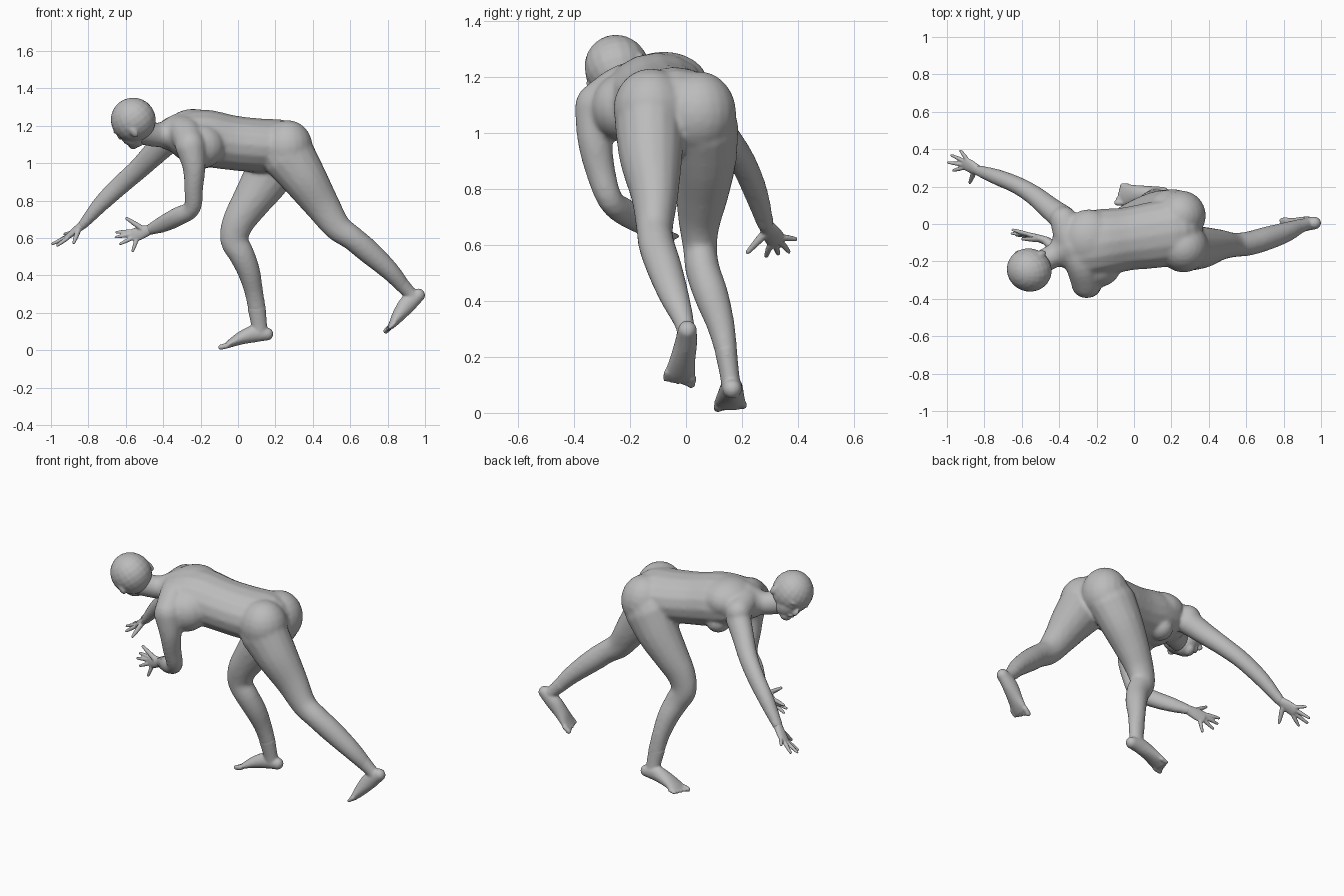
import bpy
import bmesh
from mathutils import Vector, Matrix
from math import sin, cos, pi

cube = bpy.data.objects.get("Cube")
if cube:
    bpy.data.objects.remove(cube)

grey = bpy.data.materials.new("plain grey")
grey.use_nodes = True
grey.diffuse_color = (0.5, 0.5, 0.5, 1)
grey.node_tree.nodes["Principled BSDF"].inputs["Base Color"].default_value = grey.diffuse_color
SIDE = Vector((0, 1, 0))


def catmull(p, q, r, s, t):
    return 0.5 * (2 * q + (r - p) * t + (2 * p - 5 * q + 4 * r - s) * t * t
                  + (3 * q - p - 3 * r + s) * t ** 3)


def loft(bm, stations, side=SIDE, sides=16, steps=4):
    """Closed round-ended tube; each station is x, y, z, half width along side, half depth."""
    pts = [stations[0], *stations, stations[-1]]
    rows = []
    for i in range(len(stations) - 1):
        for k in range(steps):
            rows.append([catmull(*v, k / steps) for v in zip(*pts[i:i + 4])])
    rows.append(list(stations[-1]))
    centres = [Vector(r[:3]) for r in rows]
    last = len(rows) - 1
    rings = []

    def ring(centre, tangent, a, b):
        u = (side - tangent * side.dot(tangent)).normalized()
        w = tangent.cross(u)
        rings.append([bm.verts.new(centre + u * a * cos(2 * pi * j / sides)
                                   + w * b * sin(2 * pi * j / sides)) for j in range(sides)])

    def dome(i, tangent, sign, order):
        a, b = rows[i][3:]
        for ang in order:
            ring(centres[i] + tangent * sign * min(a, b) * sin(ang), tangent, a * cos(ang), b * cos(ang))

    angles = [pi / 8, pi / 4, 3 * pi / 8, 0.47 * pi]
    for i, row in enumerate(rows):
        t = (centres[min(i + 1, last)] - centres[max(i - 1, 0)]).normalized()
        if i == 0:
            dome(i, t, -1, reversed(angles))
        ring(centres[i], t, *row[3:])
        if i == last:
            dome(i, t, 1, angles)
    for lo, hi in zip(rings, rings[1:]):
        for j in range(sides):
            n = (j + 1) % sides
            bm.faces.new((lo[j], lo[n], hi[n], hi[j]))
    bm.faces.new(rings[0][::-1])
    bm.faces.new(rings[-1])


def blob(bm, centre, radii, turn=Matrix.Identity(4)):
    bmesh.ops.create_uvsphere(bm, u_segments=20, v_segments=12, radius=1,
                              matrix=Matrix.Translation(centre) @ turn @ Matrix.Diagonal((*radii, 1)))


def finish(bm, name, voxel, rounds):
    """Fuse the overlapping volumes into one skin."""
    bmesh.ops.recalc_face_normals(bm, faces=bm.faces)
    mesh = bpy.data.meshes.new(name)
    bm.to_mesh(mesh)
    bm.free()
    mesh.materials.append(grey)
    obj = bpy.data.objects.new(name, mesh)
    bpy.context.collection.objects.link(obj)
    fuse = obj.modifiers.new("fuse", 'REMESH')
    fuse.mode = 'VOXEL'
    fuse.voxel_size = voxel
    fuse.use_smooth_shade = True
    soft = obj.modifiers.new("soften", 'SMOOTH')
    soft.factor = 0.5
    soft.iterations = rounds


# Trunk, leaning forward
body = bmesh.new()
loft(body, [(.22, -.04, 1.09, .18, .145), (.1, -.06, 1.095, .178, .145), (-.04, -.08, 1.11, .17, .147),
            (-.18, -.1, 1.135, .18, .152), (-.29, -.12, 1.145, .17, .13), (-.36, -.12, 1.15, .12, .085)])
# Upper back and the muscle under the near shoulder
blob(body, (-.24, -.08, 1.175), (.15, .16, .115))
blob(body, (-.2, -.23, 1.09), (.13, .11, .12))
# Shoulder girdle and neck
loft(body, [(-.255, -.315, 1.1, .08, .08), (-.28, -.21, 1.16, .09, .09), (-.33, -.1, 1.175, .09, .08),
            (-.375, .02, 1.155, .075, .075)], side=Vector((1, 0, 0)))
loft(body, [(-.32, -.12, 1.18, .1, .085), (-.42, -.165, 1.15, .066, .066), (-.52, -.22, 1.17, .064, .07)])
# Buttocks and chest
blob(body, (.265, -.125, 1.085), (.135, .135, .145))
blob(body, (.25, .045, 1.07), (.135, .135, .15))
blob(body, (-.18, -.17, 1.035), (.07, .075, .065))
blob(body, (-.21, -.02, 1.04), (.07, .075, .065))
# Trailing leg
loft(body, [(.27, -.13, 1.04, .125, .145), (.36, -.125, .91, .113, .12), (.45, -.112, .775, .085, .095),
            (.53, -.112, .66, .066, .075), (.61, -.105, .6, .065, .066), (.7, -.08, .525, .064, .064),
            (.81, -.045, .425, .055, .052), (.88, -.014, .345, .041, .04)])
# Planted leg
loft(body, [(.21, .06, 1.02, .128, .145), (.14, .065, .9, .115, .125), (.06, .057, .78, .095, .102),
            (0, .048, .68, .075, .086), (-.02, .05, .59, .061, .076), (.02, .06, .51, .062, .069),
            (.058, .09, .42, .062, .061), (.085, .125, .31, .05, .05), (.105, .147, .2, .038, .048)])
# Reaching arm
loft(body, [(-.38, .03, 1.12, .07, .075), (-.45, .085, 1.05, .06, .066), (-.53, .15, .97, .053, .057),
            (-.62, .205, .89, .047, .053), (-.73, .25, .785, .043, .045), (-.83, .285, .67, .031, .027)])
# Bent arm
loft(body, [(-.255, -.32, 1.09, .078, .082), (-.235, -.325, .98, .064, .062), (-.237, -.307, .87, .054, .051),
            (-.245, -.27, .76, .046, .047), (-.32, -.215, .715, .046, .051), (-.4, -.145, .675, .037, .046),
            (-.47, -.09, .645, .025, .031)])
finish(body, "body", .01, 9)

# Head, tilted and turned, in its own frame: x to its right ear, y to the face, z to the crown
ear_way, face_way = Vector((.3, .85, .43)).normalized(), Vector((-.8, .4, -.45))
face_way = (face_way - ear_way * face_way.dot(ear_way)).normalized()
frame = Matrix((ear_way, face_way, ear_way.cross(face_way))).transposed().to_4x4()
centre = Vector((-.56, -.246, 1.231))
head = bmesh.new()


def feature(offset, radii):
    blob(head, centre + frame.to_3x3() @ Vector(offset), radii, frame)


feature((0, 0, 0), (.115, .122, .12))
feature((0, .045, -.055), (.08, .07, .09))
feature((0, .08, -.115), (.038, .03, .03))
feature((0, .122, -.045), (.012, .018, .026))
feature((0, .113, -.085), (.024, .01, .009))
for s in (-1, 1):
    feature((s * .035, .103, 0), (.032, .014, .01))
    feature((s * .035, .097, -.022), (.015, .014, .01))
    feature((s * .11, -.02, -.035), (.01, .02, .032))
finish(head, "head", .007, 3)


def hand(name, wrist, knuckles, thumb, tips):
    bm = bmesh.new()
    wrist, knuckles = Vector(wrist), Vector(knuckles)
    tips = [Vector(t) for t in tips]
    spread = (tips[0] - tips[-1]).normalized()
    middle = wrist.lerp(knuckles, .55)
    loft(bm, [(*wrist, .027, .023), (*middle, .036, .019), (*knuckles, .037, .014)], spread)
    for i, tip in enumerate(tips):
        root = knuckles + spread * (1.5 - i) * .02
        loft(bm, [(*root, .012, .012), (*root.lerp(tip, .5), .011, .011), (*root.lerp(tip, .92), .008, .008)],
             spread, sides=8)
    thumb, root = Vector(thumb), wrist.lerp(knuckles, .25)
    loft(bm, [(*root, .018, .016), (*root.lerp(thumb, .5), .014, .014), (*root.lerp(thumb, .92), .009, .009)],
         spread, sides=8)
    finish(bm, name, .005, 2)


hand("reaching_hand", (-.83, .285, .67), (-.905, .325, .612), (-.88, .215, .568),
     [(-.93, .395, .62), (-.98, .37, .572), (-1, .33, .565), (-.97, .285, .557)])
hand("bent_hand", (-.47, -.09, .645), (-.56, -.06, .613), (-.604, -.08, .71),
     [(-.655, -.03, .63), (-.66, -.05, .603), (-.635, -.06, .565), (-.565, -.075, .525)])


def foot(name, ankle, sole, way, inner):
    """Ankle, foot and five toes; the big toe lies on the inner side."""
    bm = bmesh.new()
    loft(bm, ankle)
    loft(bm, sole)
    way = Vector(way).normalized()
    ball = Vector(sole[-1][:3])
    for i in range(5):
        r = .0165 if i == 0 else .012
        root = ball + SIDE * inner * (.043 - .023 * i) - way * (.007 * i)
        tip = root + way * .034
        loft(bm, [(*root, r, r), (*tip, r, r * .9)], sides=8)
    finish(bm, name, .006, 6)


foot("planted_foot",
     [(.1, .142, .225, .04, .049), (.112, .155, .14, .035, .043), (.115, .162, .09, .035, .046)],
     [(.155, .165, .086, .034, .035), (.09, .163, .088, .04, .046), (.02, .16, .066, .048, .036),
      (-.035, .157, .039, .056, .023), (-.06, .157, .024, .055, .016)], (-1, 0, -.25), -1)
foot("trailing_foot",
     [(.865, -.02, .362, .043, .042), (.912, -.004, .312, .034, .036), (.94, .003, .28, .035, .038)],
     [(.966, .005, .295, .034, .036), (.91, 0, .25, .04, .047), (.862, -.012, .19, .046, .037),
      (.832, -.02, .147, .054, .024), (.815, -.022, .125, .052, .016)], (-.7, -.08, -.65), 1)
